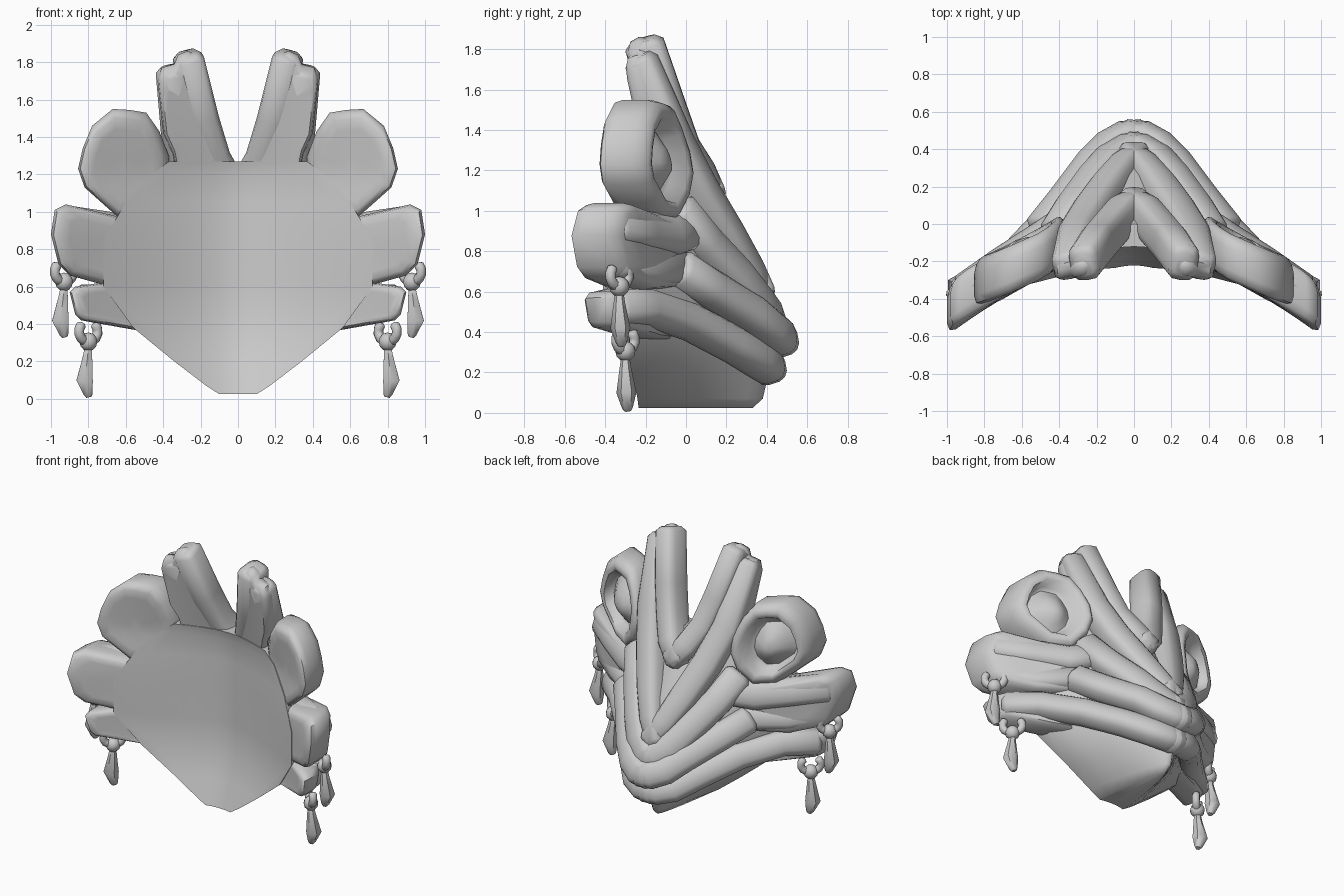
import bpy, bmesh, math
from mathutils import Vector

cube = bpy.data.objects.get("Cube")
if cube:
    bpy.data.objects.remove(cube, do_unlink=True)

grey = bpy.data.materials.new("plain_grey")
grey.use_nodes = True
grey.diffuse_color = (0.6, 0.6, 0.6, 1)
grey.node_tree.nodes["Principled BSDF"].inputs["Base Color"].default_value = (0.6, 0.6, 0.6, 1)


def front_y(x, z):
    """Depth of the hollow front surface."""
    bend = 0.52 - 0.2 * min(0.3, max(0, z - 0.9))
    wing = bend * ((x * x + 0.01) ** 0.7 - 0.04)
    chin = 0.13 * max(0, 1 - z / 0.4)
    crown = 0.3 * max(0, z - 1.2) * (1 - abs(x))
    return -0.1 - wing - chin - crown


def finish(name, bm, angle=55):
    """Make a mirrored, smooth-shaded object from a half mesh."""
    bmesh.ops.recalc_face_normals(bm, faces=bm.faces)
    mesh = bpy.data.meshes.new(name)
    bm.to_mesh(mesh)
    bm.free()
    mesh.materials.append(grey)
    obj = bpy.data.objects.new(name, mesh)
    bpy.context.collection.objects.link(obj)
    bpy.ops.object.select_all(action='DESELECT')
    obj.select_set(True)
    bpy.context.view_layer.objects.active = obj
    bpy.ops.object.shade_smooth_by_angle(angle=math.radians(angle))
    obj.modifiers.new("mirror", 'MIRROR').merge_threshold = 0.0005


def loft(bm, rings, closed=True):
    """Skin a list of point rings and cap both ends."""
    rows = [[bm.verts.new(p) for p in ring] for ring in rings]
    n = len(rows[0])
    for a, b in zip(rows, rows[1:]):
        for i in range(n if closed else n - 1):
            j = (i + 1) % n
            bm.faces.new((a[i], a[j], b[j], b[i]))
    bm.faces.new(rows[0])
    bm.faces.new(rows[-1])


def band(name, path, width, depth, out=(0.4, 0.85, 0.3), scales=None, sides=14, square=0.75):
    """Sweep a rounded section along a path, with softened ends."""
    pts = [Vector(p) for p in path]
    scales = scales or [1] * len(pts)
    tans = [(pts[min(i + 1, len(pts) - 1)] - pts[max(i - 1, 0)]).normalized()
            for i in range(len(pts))]
    cap = min(width, depth) * 0.35
    stations = [(pts[0] - tans[0] * cap, tans[0], scales[0] * 0.65)]
    stations += list(zip(pts, tans, scales))
    stations += [(pts[-1] + tans[-1] * cap, tans[-1], scales[-1] * 0.65)]
    rings = []
    for p, t, s in stations:
        n = Vector(out)
        n = (n - t * n.dot(t)).normalized()
        side = t.cross(n)
        ring = []
        for k in range(sides):
            a = math.tau * (k + 0.5) / sides
            c, q = math.cos(a), math.sin(a)
            u = math.copysign(abs(c) ** square, c) * width * s
            v = math.copysign(abs(q) ** square, q) * depth * s
            ring.append(p + side * u + n * v)
        rings.append(ring)
    bm = bmesh.new()
    loft(bm, rings)
    finish(name, bm)


def lobe(name, centre, outline, depth, back):
    """Thick plate on the front surface; back lists (scale, depth) rings."""
    cx, cz = centre
    front = [(0.2, 0), (0.45, 0), (0.65, 0), (0.84, 0), (0.95, 0.02), (1, 0.065)]
    rings = []
    for scale, d in front + [(s, depth + d) for s, d in back]:
        pts = [(cx + (x - cx) * scale, cz + (z - cz) * scale) for x, z in outline]
        rings.append([(x, front_y(x, z) + 0.006 + d, z) for x, z in pts])
    bm = bmesh.new()
    loft(bm, rings)
    finish(name, bm)


# Main mask body: rows of (height, half width, back ridge depth)
profile = [(0.025, 0.1, 0.33), (0.07, 0.17, 0.38), (0.2, 0.34, 0.41), (0.38, 0.56, 0.42), (0.6, 0.72, 0.38),
           (0.85, 0.72, 0.27), (1.05, 0.6, 0.13), (1.2, 0.46, 0.05), (1.27, 0.37, 0.0)]
steps = [i / 7 for i in range(8)]
body_rings = []
for z, half, ridge in profile:
    rim_y = front_y(half, z) + 0.1
    ring = [(half * t, front_y(half * t, z), z) for t in steps]
    ring += [(half * t, ridge + (rim_y - ridge) * t ** 1.5, z) for t in reversed(steps)]
    body_rings.append(ring)
bm = bmesh.new()
loft(bm, body_rings, closed=False)
finish("mask_body", bm)

# Side lobes; the eye lobe has a raised rim, a socket and an eyeball
plain_back = [(1, -0.06), (0.95, -0.02), (0.86, 0), (0.5, 0)]
socket_back = [(1, -0.06), (0.96, -0.02), (0.88, 0.005), (0.8, 0.01), (0.7, 0), (0.6, -0.07),
               (0.52, -0.085), (0.36, -0.05), (0.22, -0.02), (0.08, -0.01)]
lobe("eye_lobe", (0.62, 1.24),
     [(0.37, 1.3), (0.42, 1.43), (0.49, 1.53), (0.58, 1.545), (0.67, 1.55), (0.78, 1.46), (0.83, 1.34),
      (0.855, 1.23), (0.82, 1.13), (0.73, 1.05), (0.64, 0.97), (0.5, 0.95), (0.4, 1.06), (0.365, 1.18)],
     0.24, socket_back)
lobe("cheek_lobe", (0.72, 0.82),
     [(0.45, 0.95), (0.62, 0.97), (0.92, 1.04), (0.98, 1.01), (1.0, 0.88), (0.96, 0.72), (0.9, 0.66),
      (0.72, 0.61), (0.45, 0.62)], 0.26, plain_back)
lobe("jaw_lobe", (0.68, 0.49),
     [(0.45, 0.36), (0.56, 0.37), (0.84, 0.42), (0.87, 0.45), (0.9, 0.57), (0.87, 0.6), (0.74, 0.62),
      (0.45, 0.6)], 0.2, plain_back)
lobe("horn_front", (0.27, 1.4),
     [(0.06, 1.24), (0.12, 1.45), (0.19, 1.8), (0.22, 1.84), (0.27, 1.86), (0.32, 1.84), (0.34, 1.79),
      (0.41, 1.77), (0.43, 1.7), (0.4, 1.42), (0.35, 1.31), (0.32, 1.15), (0.12, 1.15)],
     0.15, plain_back)

# Horns that run down into stacked chevrons on the face
band("inner_horn", [(-0.03, 0.11, 1.06), (0.06, 0.05, 1.17), (0.13, -0.03, 1.3), (0.19, -0.1, 1.5),
                    (0.265, -0.205, 1.82)], 0.085, 0.105, (0.15, 1, 0.2),
     [0.9, 1, 1, 1, 0.95], square=0.6)
band("outer_horn", [(-0.03, 0.38, 0.58), (0.05, 0.31, 0.7), (0.13, 0.2, 0.87), (0.22, 0.07, 1.08),
                    (0.3, -0.06, 1.33), (0.355, -0.22, 1.74)], 0.095, 0.095, (0.3, 0.9, 0.3),
     [0.7, 0.85, 1, 1.05, 1.05, 0.85], square=0.65)
band("muzzle_ridge", [(-0.03, 0.41, 0.46), (0.04, 0.4, 0.48), (0.12, 0.35, 0.55), (0.21, 0.25, 0.68),
                      (0.32, 0.1, 0.84), (0.4, -0.03, 1.0)], 0.1, 0.085)

# Lips and cheek folds
band("upper_lip", [(-0.04, 0.47, 0.37), (0.05, 0.465, 0.375), (0.13, 0.42, 0.41), (0.22, 0.33, 0.49),
                   (0.37, 0.13, 0.61), (0.49, -0.02, 0.71)], 0.095, 0.085)
band("lower_lip", [(-0.04, 0.41, 0.23), (0.06, 0.405, 0.235), (0.15, 0.36, 0.26), (0.27, 0.23, 0.34),
                   (0.45, 0.02, 0.45), (0.65, -0.19, 0.52), (0.82, -0.34, 0.52)], 0.09, 0.085)
band("upper_cheek_fold", [(0.38, 0.0, 0.9), (0.5, -0.08, 0.87), (0.7, -0.21, 0.9),
                          (0.9, -0.35, 0.93)], 0.1, 0.085)
band("lower_cheek_fold", [(0.46, -0.03, 0.72), (0.68, -0.2, 0.71), (0.88, -0.35, 0.75)], 0.085, 0.07)

# Hanging ornaments: an open ring, a knot and a flat drop
for place, x, y, z in (("upper", 0.93, -0.33, 0.68), ("lower", 0.8, -0.3, 0.36)):
    arc = [math.radians(a) for a in range(-220, 41, 26)]
    hook = [(x + 0.05 * math.cos(a), y - 0.045 * math.cos(a), z + 0.055 * math.sin(a)) for a in arc]
    band(place + "_ornament_ring", hook, 0.027, 0.027, (0.6, 0.8, 0), sides=8, square=1)
    knot = bmesh.new()
    bmesh.ops.create_uvsphere(knot, u_segments=10, v_segments=6, radius=0.05)
    for v in knot.verts:
        v.co += Vector((x, y, z - 0.055))
    finish(place + "_ornament_knot", knot)
    drop = [(x, y, z - 0.08), (x + 0.005, y, z - 0.14), (x + 0.02, y + 0.005, z - 0.26),
            (x, y + 0.01, z - 0.335)]
    band(place + "_ornament_drop", drop, 0.045, 0.045, (0, 1, 0),
         [0.45, 0.65, 1.1, 0.6], sides=6, square=0.9)
